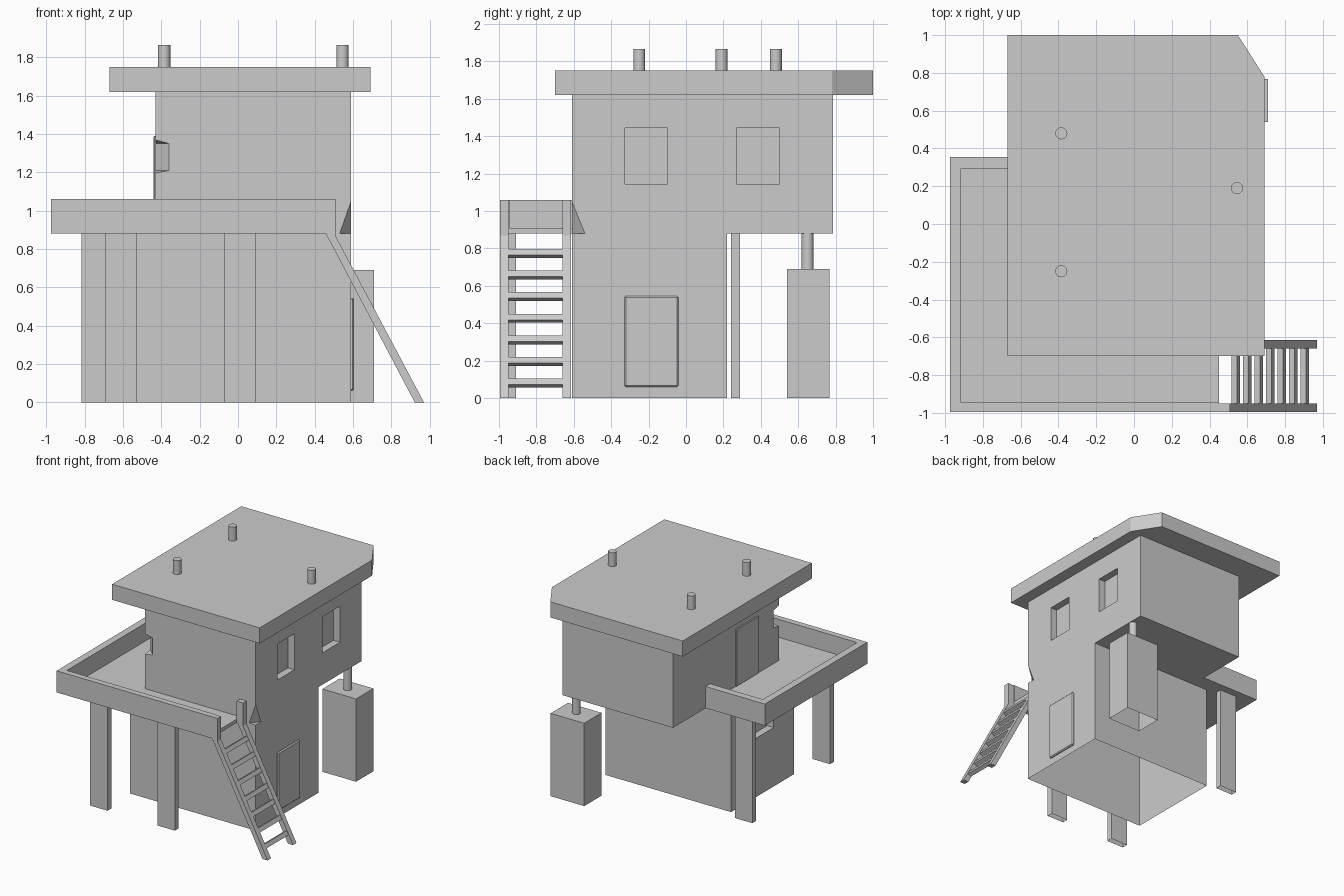
import bpy, bmesh
from mathutils import Vector

if "Cube" in bpy.data.objects:
    bpy.data.objects.remove(bpy.data.objects["Cube"])


def make(name, bm):
    bmesh.ops.recalc_face_normals(bm, faces=bm.faces[:])
    me = bpy.data.meshes.new(name)
    bm.to_mesh(me)
    bm.free()
    ob = bpy.data.objects.new(name, me)
    bpy.context.collection.objects.link(ob)
    return ob


def prism(name, pts, a, b, axis='z'):
    """Extrude a flat outline from a to b along z (xy outline) or y (xz outline)."""
    bm = bmesh.new()
    put = (lambda p, t: (p[0], p[1], t)) if axis == 'z' else (lambda p, t: (p[0], t, p[1]))
    f = bm.faces.new([bm.verts.new(put(p, a)) for p in pts])
    ext = bmesh.ops.extrude_face_region(bm, geom=[f])['geom']
    off = Vector(put((0, 0), b - a))
    bmesh.ops.translate(bm, vec=off, verts=[g for g in ext if isinstance(g, bmesh.types.BMVert)])
    return make(name, bm)


def box(name, x, y, z, bevel=0):
    ob = prism(name, [(x[0], y[0]), (x[1], y[0]), (x[1], y[1]), (x[0], y[1])], z[0], z[1])
    if bevel:
        m = ob.modifiers.new("bevel", 'BEVEL')
        m.width, m.segments = bevel, 1
    return ob


def cylinder(name, x, y, z0, z1, r=0.032):
    bpy.ops.mesh.primitive_cylinder_add(vertices=20, radius=r, depth=z1 - z0,
                                        location=(x, y, (z0 + z1) / 2))
    ob = bpy.context.object
    ob.name = name
    bpy.ops.object.shade_smooth_by_angle()


def cut(ob, cutter):
    m = ob.modifiers.new("cut", 'BOOLEAN')
    m.object, m.operation, m.solver = cutter, 'DIFFERENCE', 'EXACT'
    bpy.context.view_layer.objects.active = ob
    bpy.ops.object.modifier_apply(modifier=m.name)
    bpy.data.objects.remove(cutter)


def open_bottom(ob):
    bm = bmesh.new()
    bm.from_mesh(ob.data)
    low = [f for f in bm.faces if all(v.co.z < 0.001 for v in f.verts)]
    bmesh.ops.delete(bm, geom=low, context='FACES')
    bm.to_mesh(ob.data)
    bm.free()


# Lower storey with a side window recess, hollow below
lower = box("lower_storey", (-0.57, 0.59), (-0.61, 0.22), (0, 0.88))
cut(lower, box("cutter", (-0.7, -0.51), (-0.34, -0.10), (0.49, 0.79)))
open_bottom(lower)

# Upper storey with two window recesses
upper = box("upper_storey", (-0.43, 0.59), (-0.61, 0.785), (0.88, 1.62))
for y0, y1 in ((-0.325, -0.10), (0.27, 0.50)):
    cut(upper, box("cutter", (0.53, 0.7), (y0, y1), (1.145, 1.445)))

# Notch chipped out of the front left corner, tapering inward
bm = bmesh.new()
for x, y, z0, z1 in ((-0.43, -0.51, 1.21, 1.35), (-0.33, -0.61, 1.21, 1.35),
                     (-0.36, -0.65, 1.21, 1.35), (-0.47, -0.54, 1.21, 1.35),
                     (-0.47, -0.65, 1.18, 1.39)):
    if x in (-0.43, -0.33):
        x, y = (-0.43, -0.54) if x == -0.43 else (-0.36, -0.61)
    bm.verts.new((x, y, z0))
    bm.verts.new((x, y, z1))
bmesh.ops.convex_hull(bm, input=bm.verts[:])
cut(upper, make("cutter", bm))

# Chipped lower front right corner
bm = bmesh.new()
bm.from_mesh(upper.data)
p, q, r = Vector((0.53, -0.61, 0.88)), Vector((0.59, -0.61, 1.05)), Vector((0.59, -0.54, 0.88))
n = (q - p).cross(r - p)
if n.dot(Vector((0.59, -0.61, 0.88)) - p) < 0:
    n.negate()
res = bmesh.ops.bisect_plane(bm, geom=bm.verts[:] + bm.edges[:] + bm.faces[:],
                             plane_co=p, plane_no=n, clear_outer=True)
edges = [e for e in res['geom_cut'] if isinstance(e, bmesh.types.BMEdge)]
bmesh.ops.holes_fill(bm, edges=edges)
bm.to_mesh(upper.data)
bm.free()

# Doors
box("lower_door", (0.58, 0.605), (-0.33, -0.04), (0.06, 0.545), 0.008)
box("upper_door", (-0.44, -0.42), (-0.33, -0.04), (0.91, 1.39), 0.005)

# Roof slab with a clipped corner, and its pipes
prism("roof", [(-0.67, -0.70), (0.69, -0.70), (0.69, 0.78), (0.55, 1.0), (-0.67, 1.0)], 1.62, 1.75)
for i, (x, y) in enumerate(((-0.385, 0.48), (-0.385, -0.25), (0.545, 0.19))):
    cylinder(f"roof_pipe_{i}", x, y, 1.74, 1.865)

# L-shaped balcony floor and parapet
prism("balcony_floor", [(-0.96, -0.98), (0.45, -0.98), (0.45, -0.61), (-0.43, -0.61),
                        (-0.43, 0.34), (-0.96, 0.34)], 0.88, 0.91)
prism("balcony_parapet", [(0.45, -0.995), (0.45, -0.945), (-0.915, -0.945), (-0.915, 0.295),
                          (-0.43, 0.295), (-0.43, 0.355), (-0.975, 0.355), (-0.975, -0.995)],
      0.88, 1.06)

# Balcony posts, open at the bottom
for i, (x, y) in enumerate(((-0.69, -0.96), (-0.07, -0.96), (-0.815, 0.24))):
    open_bottom(box(f"balcony_post_{i}", (x, x + 0.16), (y, y + 0.05), (0, 0.885)))

# Ladder rails and rungs
rail = [(0.45, 1.06), (0.508, 1.06), (0.508, 0.87), (0.97, 0), (0.922, 0), (0.458, 0.88), (0.45, 0.88)]
for side, y in (("left", -0.995), ("right", -0.66)):
    prism(f"ladder_rail_{side}", rail, y, y + 0.045, 'y')
u = Vector((-0.464, 0.88)).normalized()
w = Vector((u.y, -u.x))
for i in range(7):
    z = 0.08 + i * 0.1155
    c = Vector((0.946 - z * 0.527, z))
    pts = [c + u * a * 0.018 + w * b * 0.017 for a, b in ((-1, -1), (1, -1), (1, 1), (-1, 1))]
    prism(f"ladder_rung_{i}", pts, -0.955, -0.655, 'y')

# Utility tank standing behind, with its feed pipe
open_bottom(box("utility_tank", (0.40, 0.71), (0.54, 0.768), (0, 0.69)))
cylinder("tank_pipe", 0.555, 0.65, 0.68, 0.89)
